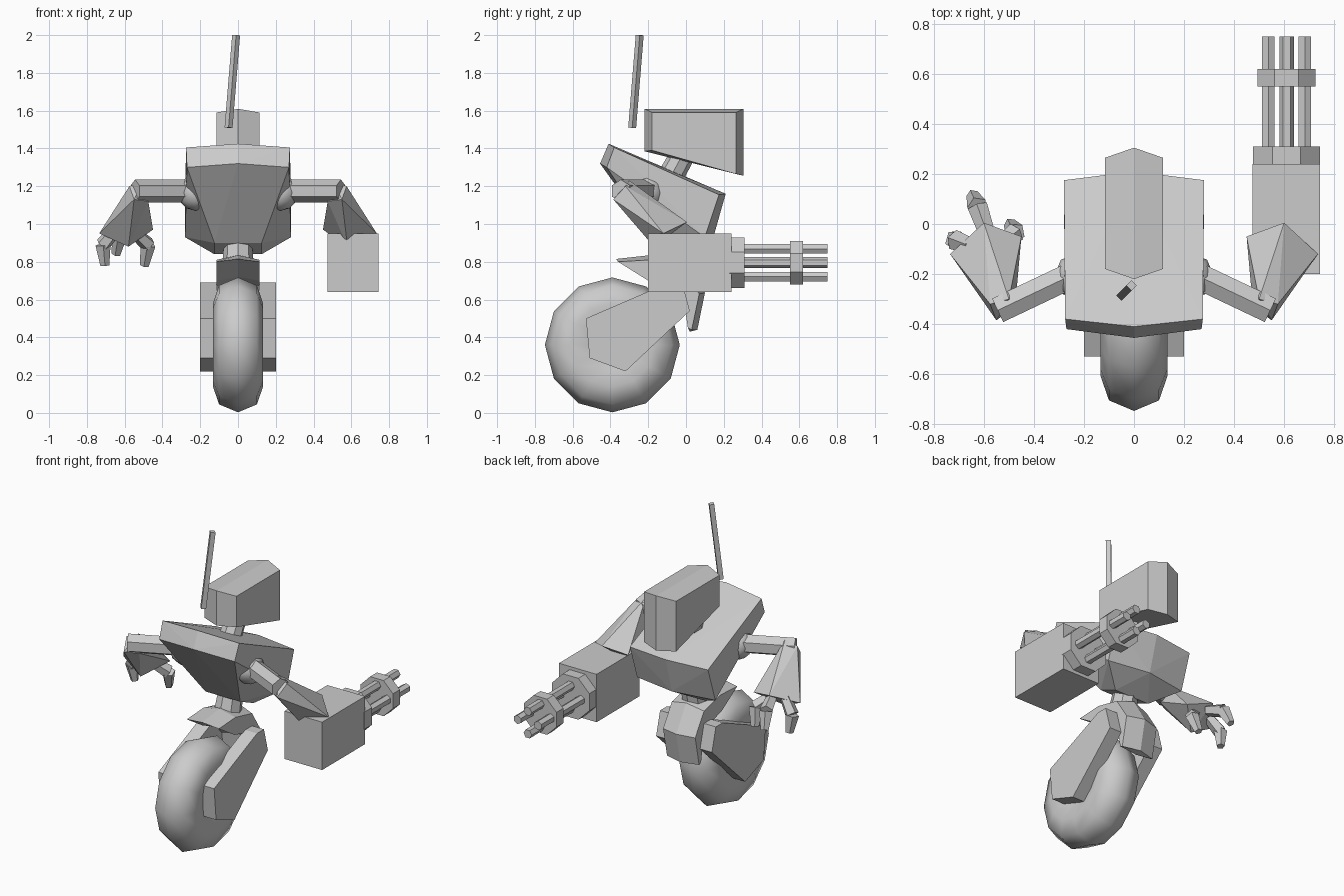
import bpy, bmesh, math
from mathutils import Vector

if "Cube" in bpy.data.objects:
    bpy.data.objects.remove(bpy.data.objects["Cube"])


def finish(name, bm, smooth=False):
    bmesh.ops.recalc_face_normals(bm, faces=bm.faces)
    me = bpy.data.meshes.new(name)
    bm.to_mesh(me)
    bm.free()
    for p in me.polygons:
        p.use_smooth = smooth
    ob = bpy.data.objects.new(name, me)
    bpy.context.collection.objects.link(ob)
    return ob


def hull(name, pts):
    """Convex solid around a few corner points."""
    bm = bmesh.new()
    for p in pts:
        bm.verts.new(p)
    bmesh.ops.convex_hull(bm, input=bm.verts)
    bmesh.ops.dissolve_limit(bm, angle_limit=0.02, verts=bm.verts, edges=bm.edges)
    return finish(name, bm)


def rod(name, a, b, r1, r2=None, sides=6, spin=0):
    """Faceted cylinder or cone between two points."""
    a, b = Vector(a), Vector(b)
    bm = bmesh.new()
    bmesh.ops.create_cone(bm, cap_ends=True, segments=sides, radius1=r1,
                          radius2=r1 if r2 is None else r2, depth=(b - a).length)
    ob = finish(name, bm)
    from_z = (b - a).to_track_quat('Z', 'Y')
    for v in ob.data.vertices:
        c, s = math.cos(spin), math.sin(spin)
        p = Vector((v.co.x * c - v.co.y * s, v.co.x * s + v.co.y * c, v.co.z))
        v.co = from_z @ p + (a + b) / 2
    return ob


def slab(name, sections, smooth=False):
    """Loft matching (y, z) profiles placed at successive x positions."""
    bm = bmesh.new()
    rings = [[bm.verts.new((x, y, z)) for y, z in prof] for x, prof in sections]
    n = len(rings[0])
    for r, q in zip(rings, rings[1:]):
        for i in range(n):
            bm.faces.new((r[i], r[(i + 1) % n], q[(i + 1) % n], q[i]))
    bm.faces.new(rings[0])
    bm.faces.new(rings[-1])
    return finish(name, bm, smooth)


def both(pts):
    return [(s * x, y, z) for x, y, z in pts for s in (1, -1)]


# wheel: twelve-sided lathe with a rounded tyre section
bm = bmesh.new()
profile = [(-.09, 0), (-.11, .13), (-.133, .22), (-.10, .315), (0, .357),
           (.10, .315), (.133, .22), (.11, .13), (.09, 0)]
vs = [bm.verts.new((x, -.39, .36 + r)) for x, r in profile]
es = [bm.edges.new(e) for e in zip(vs, vs[1:])]
bmesh.ops.spin(bm, geom=vs + es, cent=(0, -.39, .36), axis=(1, 0, 0),
               angle=math.tau, steps=12)
bmesh.ops.remove_doubles(bm, verts=bm.verts, dist=.001)
finish("wheel", bm, True)

# fork plates either side of the wheel
plate = [(-.53, .50), (-.09, .69), (-.02, .69), (.02, .54), (-.32, .22), (-.51, .29)]
for s, side in ((1, "right"), (-1, "left")):
    slab(side + "_fork_plate", [(s * .11, plate), (s * .20, plate)])

# fender curving over the front of the wheel
edge = [(-.36, .80), (-.19, .81), (-.02, .77), (.07, .63), (.03, .44),
        (.01, .45), (-.01, .58), (-.09, .67), (-.20, .70)]
mid = [(-.37, .815), (-.19, .835), (.0, .80), (.10, .635), (.06, .44),
       (.02, .43), (.0, .6), (-.08, .69), (-.20, .72)]
slab("fender", [(-.115, edge), (0, mid), (.115, edge)])

# waist, torso and neck
rod("waist", (0, -.11, .76), (0, -.075, .90), .085, .075, 8)
hull("torso", both([(.275, -.38, 1.405), (.28, .175, 1.155), (.28, .10, .93),
                    (.27, -.42, 1.30), (.125, -.155, .90), (.125, -.02, .84)])
     + [(0, -.41, 1.425), (0, -.455, 1.32), (0, .21, 1.16), (0, .145, .93)])
rod("neck", (0, -.11, 1.20), (0, -.005, 1.39), .07, .065, 8)

# head and antenna
hull("head", both([(.115, -.18, 1.59), (.115, .265, 1.59),
                   (.115, .265, 1.265), (.115, -.18, 1.39)])
     + [(0, -.22, 1.61), (0, .305, 1.61), (0, .305, 1.255), (0, -.22, 1.385)])
rod("antenna", (-.05, -.285, 1.51), (-.01, -.245, 2.0), .021, sides=4, spin=math.pi / 4)

# shoulders and arms, mirrored
for s, side in ((1, "right"), (-1, "left")):
    bm = bmesh.new()
    bmesh.ops.create_uvsphere(bm, u_segments=8, v_segments=6, radius=.095)
    bmesh.ops.translate(bm, verts=bm.verts, vec=(s * .225, -.21, 1.165))
    finish(side + "_shoulder", bm, True)
    rod(side + "_upper_arm", (s * .24, -.20, 1.175), (s * .545, -.345, 1.175), .06)
    fore = [(.575, -.32, 1.20), (.50, -.30, 1.23), (.475, -.33, 1.12), (.55, -.385, 1.13),
            (.735, -.12, .95), (.60, .005, 1.01), (.45, -.05, .97), (.58, -.17, .88)]
    hull(side + "_forearm", [(s * x, y, z) for x, y, z in fore])

# three two-jointed fingers on the left hand
fingers = [((-.65, -.09, .97), (-.715, -.065, .89), (-.705, -.05, .78)),
           ((-.53, -.08, .94), (-.475, -.035, .89), (-.495, .0, .78)),
           ((-.59, -.03, .97), (-.625, .07, .94), (-.645, .115, .84))]
for i, (a, b, c) in enumerate(fingers):
    rod(f"finger_{i + 1}_base", a, b, .035, .042, 5)
    rod(f"finger_{i + 1}_tip", b, c, .042, .025, 5)

# rotary gun on the right arm
gx, gz = .61, .795
hull("gun_body", [(x, y, z) for x in (.473, .743) for y in (-.20, .24) for z in (.64, .95)])
rod("gun_collar", (gx, .23, gz), (gx, .31, gz), .145, sides=8, spin=math.pi / 8)
rod("barrel_ring", (gx, .55, gz), (gx, .62, gz), .125, sides=8, spin=math.pi / 8)
for i in range(4):
    a = i * math.pi / 2
    x, z = gx + .073 * math.cos(a), gz + .073 * math.sin(a)
    rod(f"barrel_{i + 1}", (x, .28, z), (x, .75, z), .029, spin=a)
